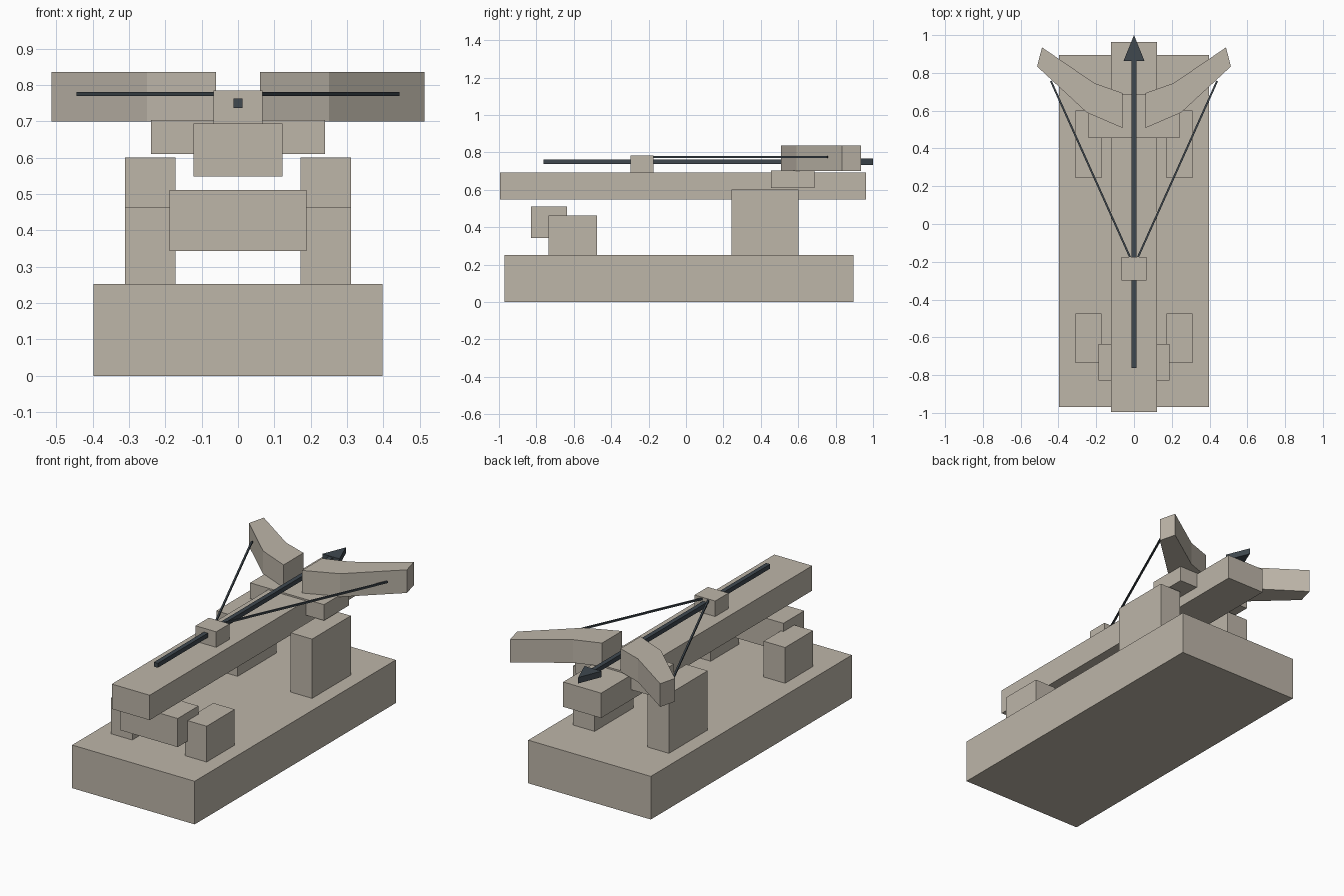
import bpy, bmesh
from mathutils import Vector

if "Cube" in bpy.data.objects:
    bpy.data.objects.remove(bpy.data.objects["Cube"])


def material(name, rgb):
    m = bpy.data.materials.new(name)
    m.diffuse_color = (*rgb, 1)
    m.use_nodes = True
    m.node_tree.nodes["Principled BSDF"].inputs["Base Color"].default_value = m.diffuse_color
    return m


WOOD = material("pale_wood", (0.51, 0.465, 0.395))
IRON = material("dark_iron", (0.05, 0.065, 0.078))


def prism(name, outline, z0, z1, mat):
    """Extrude a plan outline upward from z0 to z1."""
    bm = bmesh.new()
    face = bm.faces.new([bm.verts.new((x, y, z0)) for x, y in outline])
    ext = bmesh.ops.extrude_face_region(bm, geom=[face])
    for v in ext["geom"]:
        if isinstance(v, bmesh.types.BMVert):
            v.co.z = z1
    bmesh.ops.recalc_face_normals(bm, faces=bm.faces)
    me = bpy.data.meshes.new(name)
    bm.to_mesh(me)
    bm.free()
    me.materials.append(mat)
    ob = bpy.data.objects.new(name, me)
    bpy.context.collection.objects.link(ob)
    return ob


def box(name, x0, x1, y0, y1, z0, z1, mat=WOOD):
    return prism(name, [(x0, y0), (x1, y0), (x1, y1), (x0, y1)], z0, z1, mat)


# Body blocks
box("base", -0.398, 0.398, -0.97, 0.895, 0, 0.253)
box("stock", -0.123, 0.123, -0.995, 0.963, 0.548, 0.694)
box("winch_bar", -0.188, 0.188, -0.828, -0.635, 0.343, 0.511)
box("cross_beam", -0.24, 0.24, 0.455, 0.688, 0.61, 0.703)
box("string_catch", -0.067, 0.067, -0.298, -0.175, 0.694, 0.785)

# Mirrored parts: posts, bow arms and strings
ARM = [(0.06, 0.508), (0.25, 0.59), (0.513, 0.834),
       (0.487, 0.935), (0.21, 0.746), (0.06, 0.693)]
for side, s in (("left", -1), ("right", 1)):
    box(f"tall_post_{side}", s * 0.172, s * 0.311, 0.243, 0.602, 0.253, 0.601)
    box(f"short_post_{side}", s * 0.172, s * 0.311, -0.735, -0.475, 0.253, 0.463)
    prism(f"bow_arm_{side}", [(s * x, y) for x, y in ARM], 0.70, 0.836, WOOD)
    a, b = Vector((s * 0.01, -0.2)), Vector((s * 0.44, 0.757))
    d = (b - a).normalized()
    n = Vector((-d.y, d.x)) * 0.005
    prism(f"bow_string_{side}", [a - n, b - n, b + n, a + n], 0.77, 0.78, IRON)

# Bolt
box("bolt_shaft", -0.013, 0.013, -0.762, 0.87, 0.737, 0.763, IRON)
prism("bolt_head", [(-0.056, 0.862), (0.056, 0.862), (0, 1.0)], 0.732, 0.767, IRON)
